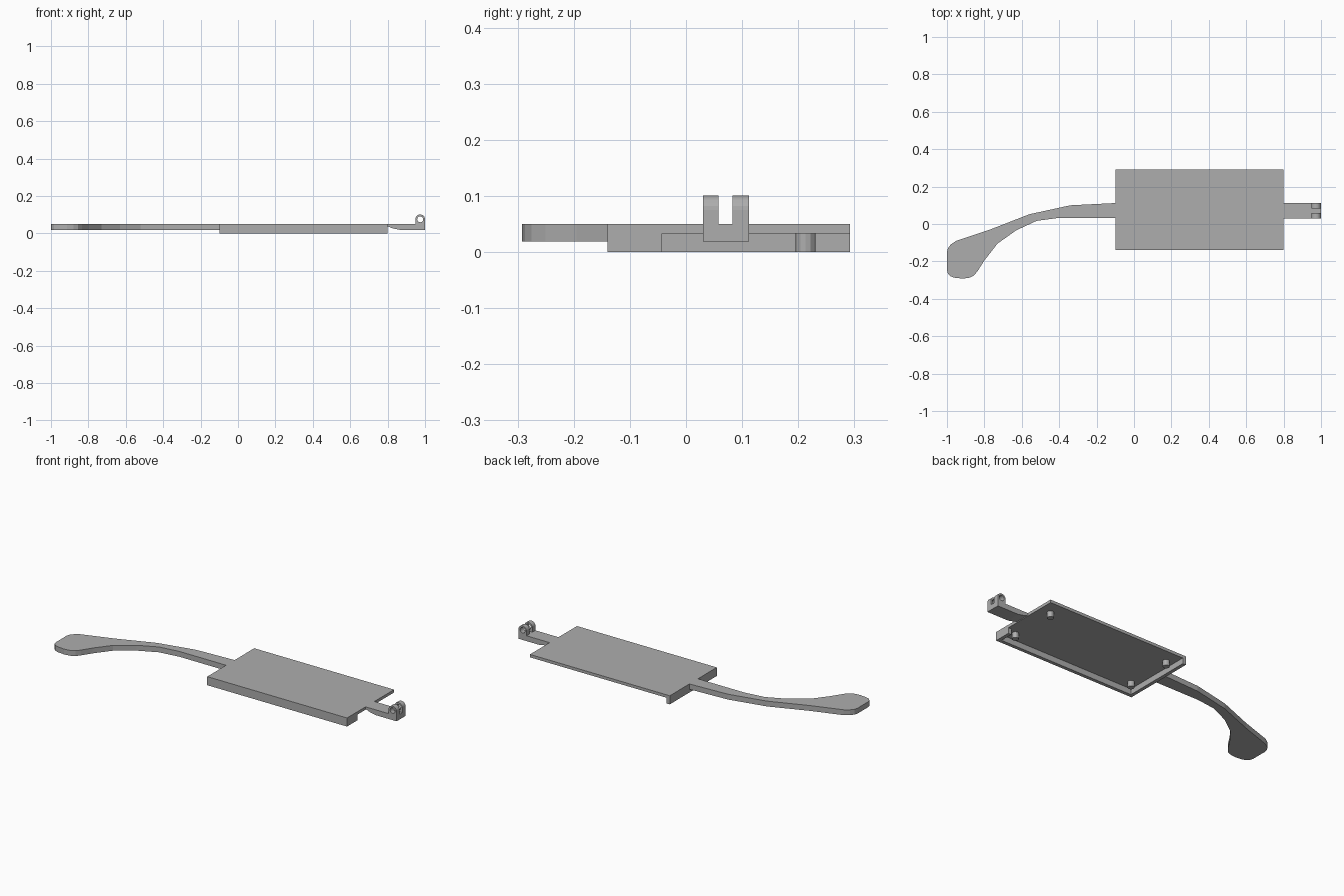
import bpy
from math import pi, cos, sin

cube = bpy.data.objects.get("Cube")
if cube:
    bpy.data.objects.remove(cube, do_unlink=True)

GREY = (0.42, 0.42, 0.42, 1.0)
mat = bpy.data.materials.new("plain grey")
mat.use_nodes = True
mat.diffuse_color = GREY
mat.node_tree.nodes["Principled BSDF"].inputs["Base Color"].default_value = GREY


def bake(obj, name):
    """Replace an object by a plain mesh of its evaluated shape."""
    bpy.context.view_layer.update()
    deps = bpy.context.evaluated_depsgraph_get()
    mesh = bpy.data.meshes.new_from_object(obj.evaluated_get(deps))
    matrix = obj.matrix_world.copy()
    bpy.data.objects.remove(obj, do_unlink=True)
    mesh.name = name
    mesh.materials.clear()
    mesh.materials.append(mat)
    for poly in mesh.polygons:
        poly.use_smooth = False
    result = bpy.data.objects.new(name, mesh)
    result.matrix_world = matrix
    bpy.context.collection.objects.link(result)
    return result


def prism(name, loops, low, high, upright=False):
    """Extrude outlines (later loops are holes) along z, or along y if upright."""
    curve = bpy.data.curves.new(name, "CURVE")
    curve.dimensions = "2D"
    curve.fill_mode = "BOTH"
    curve.extrude = (high - low) / 2
    for loop in loops:
        spline = curve.splines.new("POLY")
        spline.points.add(len(loop) - 1)
        for point, (a, b) in zip(spline.points, loop):
            point.co = (a, b, 0, 1)
        spline.use_cyclic_u = True
    obj = bpy.data.objects.new(name + "_outline", curve)
    bpy.context.collection.objects.link(obj)
    middle = (low + high) / 2
    if upright:
        obj.rotation_euler.x = pi / 2
        obj.location.y = middle
    else:
        obj.location.z = middle
    return bake(obj, name)


def arc(cx, cy, r, start, end, steps):
    return [(cx + r * cos(start + (end - start) * i / steps),
             cy + r * sin(start + (end - start) * i / steps))
            for i in range(steps + 1)]


def rectangle(x0, y0, x1, y1):
    return [(x0, y0), (x1, y0), (x1, y1), (x0, y1)]


TOP, CEILING, ARM_LOW = 0.05, 0.033, 0.019

# Case: a shallow tray, open below, at the back and along most of one end
case = prism("case", [rectangle(-0.1, -0.14, 0.8, 0.292)], 0, TOP)
cavity = prism("cavity_cutter",
               [[(-0.08, -0.12), (0.78, -0.12), (0.78, -0.043),
                 (0.85, -0.043), (0.85, 0.35), (-0.08, 0.35)]], -0.05, CEILING)
cavity.hide_render = True
cut = case.modifiers.new("cavity", "BOOLEAN")
cut.operation = "DIFFERENCE"
cut.solver = "EXACT"
cut.object = cavity
bake(case, "case")
bpy.data.objects.remove(cavity, do_unlink=True)

# Four mounting posts under the case ceiling
for x in (-0.035, 0.735):
    for y in (-0.065, 0.213):
        prism("mounting_post", [arc(x, y, 0.018, 0, 2 * pi * 11 / 12, 11)], 0, CEILING)

# Curved ear piece with a rounded paddle tip
ear_outline = [
    (-0.1, 0.112), (-0.34, 0.1), (-0.56, 0.052), (-0.77, -0.03), (-0.95, -0.09),
    (-0.98, -0.11), (-0.995, -0.13), (-1.0, -0.15), (-1.0, -0.245), (-0.995, -0.265),
    (-0.983, -0.279), (-0.96, -0.287), (-0.915, -0.292), (-0.88, -0.287),
    (-0.855, -0.275), (-0.835, -0.25), (-0.8, -0.195), (-0.73, -0.105),
    (-0.63, -0.034), (-0.52, 0.017), (-0.4, 0.033), (-0.1, 0.033)]
prism("ear_piece", [ear_outline], ARM_LOW, TOP)

# Short arm from the case to the hinge
Y0, Y1 = 0.03, 0.112
prism("hinge_arm", [[(0.8, TOP), (0.8, 0.037), (0.83, 0.026), (0.865, ARM_LOW),
                     (1.0, ARM_LOW), (1.0, TOP)]], Y0, Y1, upright=True)

# Pair of round hinge lugs with a pin hole
R, CX, CZ = 0.026, 0.974, 0.075
lug = [(CX - R, TOP), (CX + R, TOP)] + arc(CX, CZ, R, 0, pi, 12)
hole = arc(CX, CZ, 0.016, 0, 2 * pi * 15 / 16, 15)
for low, high in ((Y0, 0.058), (0.083, Y1)):
    prism("hinge_lug", [lug, hole], low, high, upright=True)
